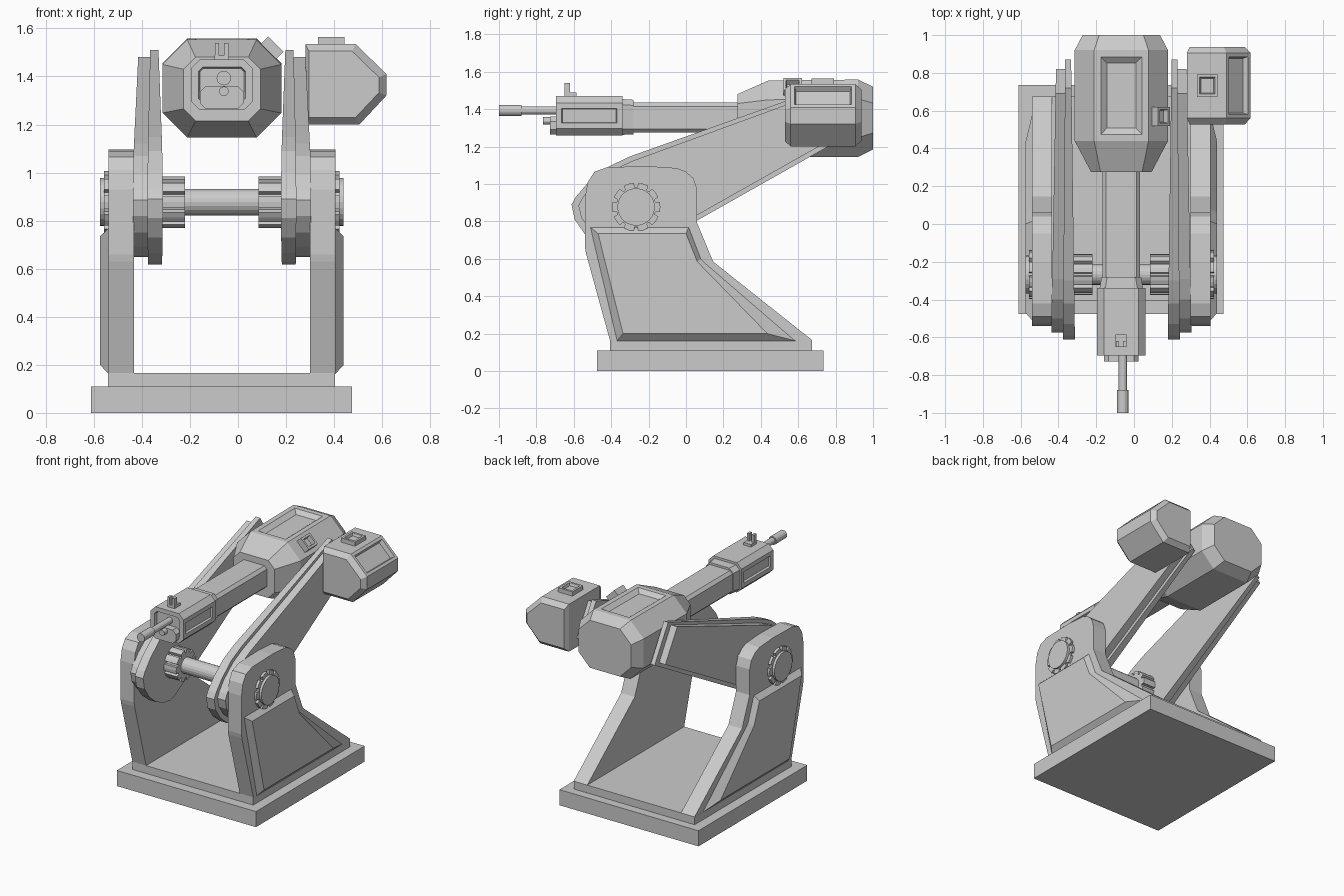
import bpy, bmesh
from math import sin, cos, pi
from mathutils import Vector, Matrix

if "Cube" in bpy.data.objects:
    bpy.data.objects.remove(bpy.data.objects["Cube"])

CX = -0.067              # symmetry plane of stand and gun
HUB = (-0.267, 0.877)    # pivot axis (y, z)


def loft(name, rings):
    """Skin a list of equal-length point rings and cap both ends."""
    bm = bmesh.new()
    vs = [[bm.verts.new(p) for p in r] for r in rings]
    n = len(rings[0])
    for a, b in zip(vs, vs[1:]):
        for i in range(n):
            j = (i + 1) % n
            bm.faces.new((a[i], a[j], b[j], b[i]))
    bm.faces.new(vs[0])
    bm.faces.new(vs[-1])
    bmesh.ops.recalc_face_normals(bm, faces=bm.faces)
    me = bpy.data.meshes.new(name)
    bm.to_mesh(me)
    bm.free()
    ob = bpy.data.objects.new(name, me)
    bpy.context.collection.objects.link(ob)
    return ob


def prism(name, pts, side, a, b, pts2=None):
    """Side profile (y, z) extruded in x between offsets a and b from CX."""
    fa = a if callable(a) else lambda y: a
    fb = b if callable(b) else lambda y: b
    return loft(name, [[(CX + side * fa(y), y, z) for y, z in pts],
                       [(CX + side * fb(y), y, z) for y, z in (pts2 or pts)]])


def octo(y, hw, z0, z1, c, x=CX):
    return [(x - hw + c, y, z0), (x + hw - c, y, z0), (x + hw, y, z0 + c), (x + hw, y, z1 - c),
            (x + hw - c, y, z1), (x - hw + c, y, z1), (x - hw, y, z1 - c), (x - hw, y, z0 + c)]


def box(name, x0, x1, y0, y1, z0, z1):
    return loft(name, [[(x, y0, z0), (x, y1, z0), (x, y1, z1), (x, y0, z1)] for x in (x0, x1)])


def tube(name, y0, y1, r, x, z, n=16):
    return loft(name, [[(x + r * cos(2 * pi * i / n), y, z + r * sin(2 * pi * i / n))
                        for i in range(n)] for y in (y0, y1)])


def circle(r, n=24):
    return [(HUB[0] + r * cos(2 * pi * i / n), HUB[1] + r * sin(2 * pi * i / n)) for i in range(n)]


def gear(r0, r1, teeth=10):
    pts = []
    for i in range(teeth):
        for f, r in ((-.34, r1), (0, r1), (.34, r1), (.4, r0), (.6, r0)):
            t = 2 * pi * (i + f) / teeth
            pts.append((HUB[0] + r * cos(t), HUB[1] + r * sin(t)))
    return pts


def recess(ob, normal, *steps):
    """Inset the largest face looking along normal, with (thickness, depth) steps."""
    bm = bmesh.new()
    bm.from_mesh(ob.data)
    bm.normal_update()
    n = Vector(normal).normalized()
    f = max((f for f in bm.faces if f.normal.dot(n) > 0.95), key=lambda f: f.calc_area())
    for t, d in steps:
        bmesh.ops.inset_region(bm, faces=[f], thickness=t, depth=d, use_even_offset=True)
    bm.to_mesh(ob.data)
    bm.free()


# Base plates
box("base_plate", CX - .545, CX + .541, -.477, .735, 0, .11)
box("base_step", CX - .473, CX + .471, -.407, .674, .11, .165)

# Side profiles
upright = [(-.407, .165), (-.535, .63), (-.54, .66), (-.54, .93), (-.525, 1.01), (-.49, 1.065), (-.42, 1.09),
           (-.2, 1.095), (-.05, 1.085), (0, 1.065), (.04, 1.03), (.06, .97), (.06, .79),
           (.145, .585), (.674, .165)]
panel = [(-.37, .16), (-.513, .77), (.015, .77), (.08, .6), (.59, .16)]
panel_out = [(-.337, .2), (-.47, .735), (0, .735), (.06, .585), (.435, .2)]
arm_in = [(.72, 1.51), (-.3, 1.147), (-.42, 1.09), (-.53, 1.0), (-.59, .93), (-.612, .89), (-.595, .81),
          (-.54, .73), (-.46, .665), (-.37, .627), (-.3, .617), (-.25, .63), (.06, .805), (.87, 1.262)]
arm_out = [(.69, 1.48), (-.29, 1.122), (-.4, 1.07), (-.5, .99), (-.555, .925), (-.575, .885), (-.56, .82),
           (-.51, .75), (-.44, .692), (-.36, .657), (-.3, .648), (-.25, .66), (.05, .828), (.82, 1.262)]


def lean(a, b):
    """Offset running linearly from a at the pivot to b at the arm tip."""
    return lambda y: a + (b - a) * (y + .3) / 1.17


# Mirrored stand parts: uprights, cover panels, arms and gears
for tag, s in (("left", -1), ("right", 1)):
    prism(tag + "_upright", upright, s, .366, .472)
    prism(tag + "_cover_panel", panel, s, .470, .507, panel_out)
    prism(tag + "_arm_inner_plate", arm_in, s, lean(.25, .266), lean(.307, .297))
    prism(tag + "_arm_outer_plate", arm_out, s, lean(.305, .293), lean(.366, .345))
    prism(tag + "_outer_gear", gear(.107, .13), s, .47, .49)
    prism(tag + "_outer_hub", circle(.1), s, .47, .507)
    prism(tag + "_inner_gear", gear(.085, .108), s, .153, .26)
prism("axle", circle(.055, 20), 1, -.2, .2)

# Rear housing with recessed lid
housing = loft("rear_housing", [octo(.275, .16, 1.215, 1.48, .05), octo(.44, .247, 1.145, 1.553, .103),
                                octo(.92, .247, 1.145, 1.558, .103), octo(1.0, .205, 1.185, 1.52, .088)])
recess(housing, (0, 0, 1), (.035, 0), (.032, -.025))

# Small sensor box on the upper right chamfer
sensor = box("sensor_box", -.045, .045, -.05, .05, -.03, .038)
sensor.data.transform(Matrix.Translation((.131, .57, 1.508)) @ Matrix.Rotation(pi / 4, 4, 'Y'))
recess(sensor, (1, 0, 1), (.015, 0), (.004, -.03))

# Barrel, sleeve and muzzle
loft("barrel", [octo(.3, .1, 1.275, 1.435, .02), octo(-.35, .1, 1.275, 1.435, .02)])
loft("barrel_collar", [octo(-.28, .105, 1.265, 1.45, .03), octo(-.36, .118, 1.262, 1.455, .03)])
sleeve = loft("barrel_sleeve", [octo(-.34, .128, 1.26, 1.47, .036), octo(-.695, .128, 1.26, 1.47, .036)])
for s in (-1, 1):
    recess(sleeve, (s, 0, 0), (.03, 0), (.004, -.015))
recess(sleeve, (0, -1, 0), (.03, 0), (.006, -.02))
loft("nose_block", [octo(-.68, .092, 1.265, 1.36, .025), octo(-.728, .092, 1.265, 1.36, .025)])
GX = -.059
tube("muzzle_tube", -.67, -.9, .022, GX, 1.393)
tube("muzzle_tip", -.88, -1.0, .03, GX, 1.393)
tube("lower_stub", -.7, -.765, .02, GX, 1.338)

# Front sight
box("sight_base", -.097, -.04, -.65, -.585, 1.46, 1.488)
for s in (-1, 1):
    box("sight_post", -.0685 + s * .019 - .009, -.0685 + s * .019 + .009, -.65, -.62, 1.48, 1.54)

# Side pod with sloped window and top hatch
pod = [(.28, 1.535), (.49, 1.535), (.617, 1.41), (.617, 1.32), (.505, 1.2), (.28, 1.2)]
pod_end = [(.295, 1.505), (.475, 1.505), (.587, 1.396), (.587, 1.333), (.49, 1.23), (.295, 1.23)]
side_pod = loft("side_pod", [[(x, y, z) for x, z in p] for y, p in
                             ((.528, pod_end), (.56, pod), (.905, pod), (.937, pod_end))])
recess(side_pod, (1, 0, 1), (.02, 0), (.008, -.03))
hatch = box("pod_hatch", .333, .443, .672, .792, 1.52, 1.565)
recess(hatch, (0, 0, 1), (.015, 0), (.006, -.018))
